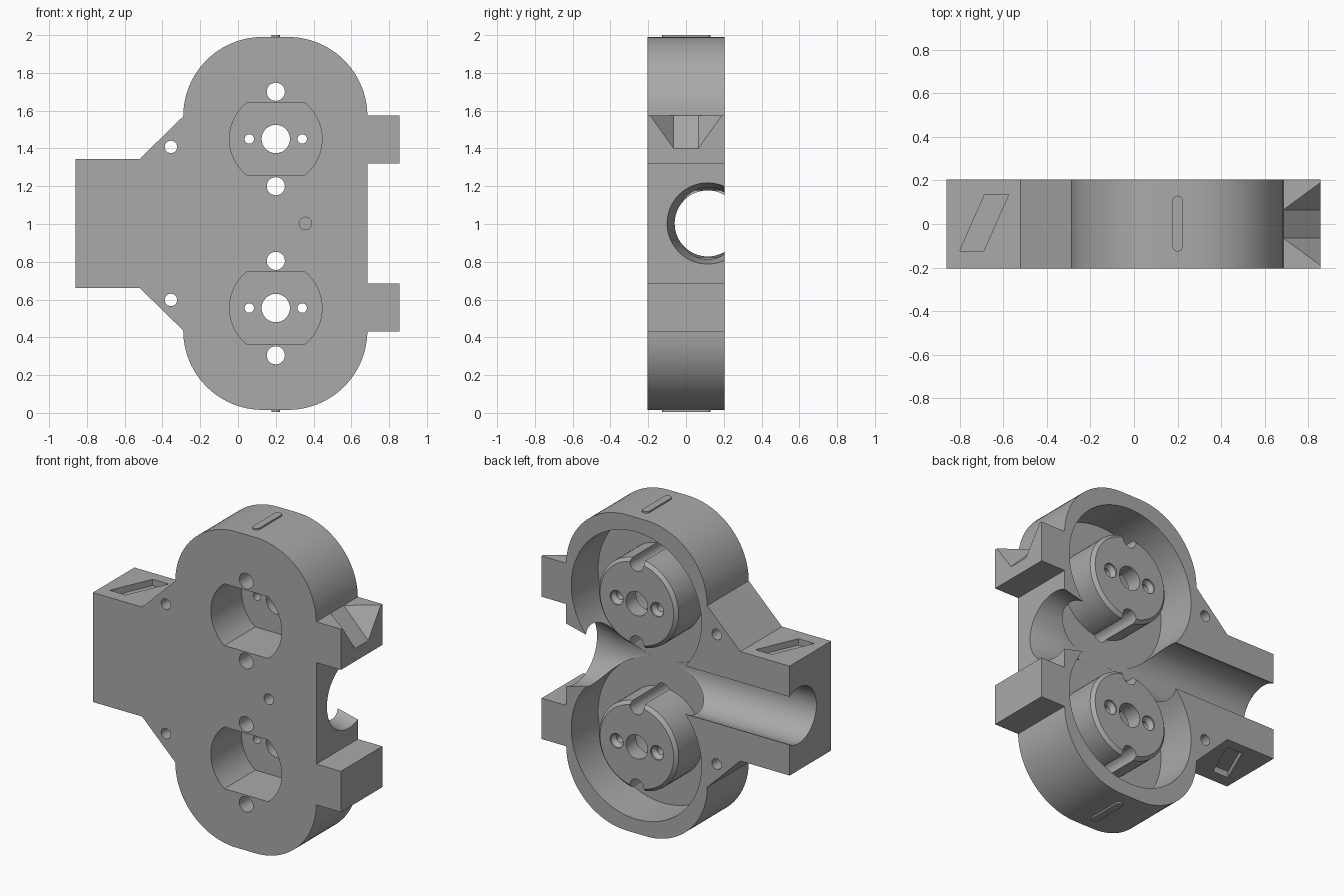
import bpy
import bmesh
from math import cos, sin, pi, radians

cube = bpy.data.objects.get("Cube")
if cube:
    bpy.data.objects.remove(cube, do_unlink=True)

grey = bpy.data.materials.new("plain_grey")
grey.use_nodes = True
grey.diffuse_color = (0.4, 0.4, 0.4, 1)
grey.node_tree.nodes["Principled BSDF"].inputs["Base Color"].default_value = (0.4, 0.4, 0.4, 1)

FRONT, BACK = -0.205, 0.205
FLOOR = -0.06            # bottom of the round cavities
CX, MID = 0.2, 1.003     # centre line of the housing
HUBS = (0.555, 1.45)     # heights of the two hubs


def finish(name, bm):
    bmesh.ops.recalc_face_normals(bm, faces=bm.faces)
    mesh = bpy.data.meshes.new(name)
    bm.to_mesh(mesh)
    bm.free()
    mesh.materials.append(grey)
    obj = bpy.data.objects.new(name, mesh)
    bpy.context.collection.objects.link(obj)
    return obj


def arc(u, v, r, start=0, end=360, n=16):
    steps = [radians(start + (end - start) * i / n) for i in range(n + 1)]
    return [(u + r * cos(a), v + r * sin(a)) for a in steps]


def prism(name, pts, a, b, axis="Y"):
    """Extrude a closed outline from a to b along an axis."""
    place = {"X": lambda u, v, t: (t, u, v),
             "Y": lambda u, v, t: (u, t, v),
             "Z": lambda u, v, t: (u, v, t)}[axis]
    bm = bmesh.new()
    low = [bm.verts.new(place(u, v, a)) for u, v in pts]
    high = [bm.verts.new(place(u, v, b)) for u, v in pts]
    bm.faces.new(low)
    bm.faces.new(high)
    for i in range(len(pts)):
        j = (i + 1) % len(pts)
        bm.faces.new((low[i], low[j], high[j], high[i]))
    return finish(name, bm)


def turned(name, u, v, profile, axis="Y", n=64):
    """Round solid from (position, radius) pairs along an axis."""
    bm = bmesh.new()
    rings = []
    for t, r in profile:
        ring = arc(u, v, r, n=n)[:-1]
        rings.append([bm.verts.new((t, p, q) if axis == "X" else (p, t, q)) for p, q in ring])
    bm.faces.new(rings[0])
    bm.faces.new(rings[-1])
    for one, two in zip(rings, rings[1:]):
        for i in range(n):
            j = (i + 1) % n
            bm.faces.new((one[i], one[j], two[j], two[i]))
    return finish(name, bm)


def combine(tool, operation="DIFFERENCE"):
    """Apply a tool solid to the housing and discard it."""
    tool.hide_render = True
    mod = housing.modifiers.new("shape", "BOOLEAN")
    mod.operation, mod.object, mod.solver = operation, tool, "EXACT"
    bpy.context.view_layer.objects.active = housing
    bpy.ops.object.modifier_apply(modifier=mod.name)
    bpy.data.objects.remove(tool, do_unlink=True)


# Housing outline: upper half, then mirrored about the middle height
R = 0.42
upper = [(0.685, 1.32), (0.855, 1.32), (0.855, 1.575), (0.685, 1.575)]
upper += arc(0.265, 1.57, R, 0, 90, 24)
upper += arc(0.13, 1.57, R, 90, 180, 24)
upper += [(-0.52, 1.345), (-0.86, 1.345)]
lower = [(x, 2 * MID - z) for x, z in reversed(upper)]
housing = prism("housing", upper + lower, FRONT, BACK)

# Round cavities open to the back
for z in HUBS:
    combine(turned("cavity", CX, z, [(FLOOR, 0.45), (0.3, 0.45)], n=96))

# Lengthwise channel with a flared mouth
combine(turned("channel", 0.115, MID, [(-1, 0.175), (0.5, 0.175), (0.685, 0.215), (1, 0.215)], "X"))

# Hubs with grooves, pockets and holes
for z in HUBS:
    combine(turned("hub", CX, z, [(-0.1, 0.275), (0.18, 0.275), (0.2, 0.255)]), "UNION")
    pocket = arc(CX, z, 0.245, -52, 52, 20) + arc(CX, z, 0.245, 128, 232, 20)
    combine(prism("pocket", pocket, -0.3, 0.1))
    combine(turned("shaft_hole", CX, z, [(0, 0.075), (0.3, 0.075)], n=32))
    for side in (-1, 1):
        combine(turned("groove", CX, z + side * 0.25, [(-0.3, 0.048), (0.3, 0.048)], n=32))
        combine(turned("pin_hole", CX + side * 0.14, z,
                       [(0, 0.025), (0.165, 0.025), (0.19, 0.045), (0.3, 0.045)], n=24))

# Mounting holes and the blind locating hole
for side in (-1, 1):
    combine(turned("mount_hole", -0.355, MID + side * 0.405, [(-0.3, 0.033), (0.3, 0.033)], n=24))
combine(turned("locating_hole", 0.357, MID, [(-0.3, 0.033), (-0.13, 0.033)], n=24))

# Funnel notch in the upper lug
bm = bmesh.new()
for s in (-1, 1):
    for corner in ((0.685, 0.065, 1.575), (0.855, 0.065, 1.4), (0.855, 0.19, 1.575),
                   (0.685, 0.065, 1.6), (0.9, 0.065, 1.4), (0.9, 0.19, 1.575), (0.9, 0.19, 1.6),
                   (0.855, 0.19, 1.6)):
        bm.verts.new((corner[0], s * corner[1], corner[2]))
bmesh.ops.convex_hull(bm, input=bm.verts)
combine(finish("notch", bm))

# Slanted recesses in the side block, and ribs on the two ends
slant = [(-0.80, -0.125), (-0.69, -0.125), (-0.575, 0.135), (-0.685, 0.135)]
rib = arc(CX, 0.107, 0.023, 0, 180, 10) + arc(CX, -0.103, 0.023, 180, 360, 10)
for s in (-1, 1):
    combine(prism("recess", slant, MID + s * 0.302, MID + s * 0.4, "Z"))
    combine(prism("rib", rib, MID + s * 0.95, MID + s * 0.997, "Z"), "UNION")

# Smooth round walls, sharp machined edges
bpy.ops.object.select_all(action="DESELECT")
housing.select_set(True)
bpy.context.view_layer.objects.active = housing
bpy.ops.object.shade_smooth_by_angle(angle=radians(25))
